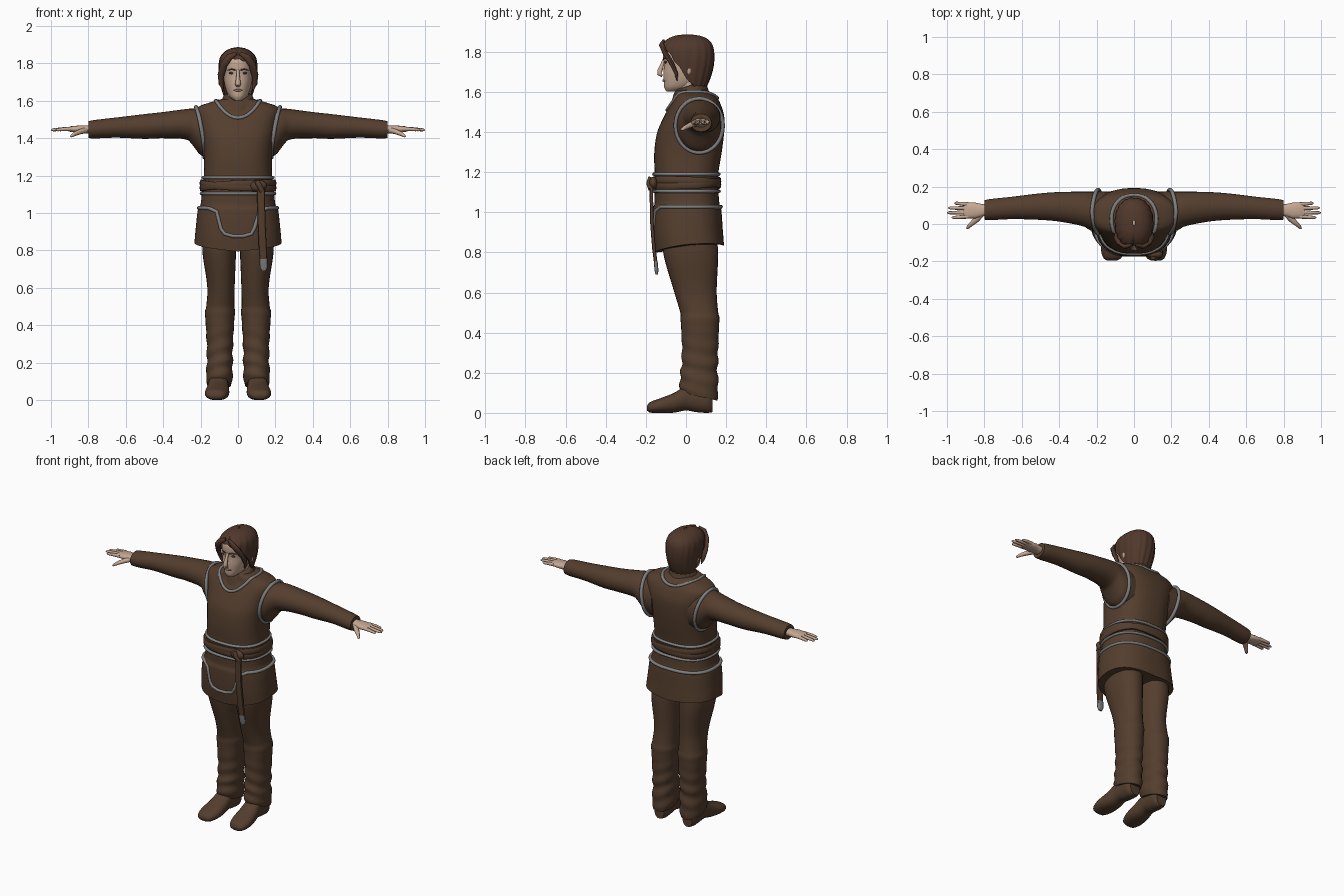
import bpy, bmesh, math
from mathutils import Vector
from mathutils.bvhtree import BVHTree

if "Cube" in bpy.data.objects:
    bpy.data.objects.remove(bpy.data.objects["Cube"])


def material(name, rgb):
    m = bpy.data.materials.new(name)
    m.diffuse_color = (*rgb, 1)
    m.use_nodes = True
    m.node_tree.nodes["Principled BSDF"].inputs["Base Color"].default_value = m.diffuse_color
    return m


CLOTH = material("brown cloth", (0.088, 0.048, 0.027))
HAIR = material("brown hair", (0.082, 0.040, 0.025))
SKIN = material("skin", (0.56, 0.39, 0.29))
TRIM = material("grey trim", (0.21, 0.21, 0.21))
LIPS = material("lips", (0.36, 0.20, 0.15))
DARK = material("dark eyes", (0.05, 0.04, 0.035))


def sample(keys, t):
    """Smooth interpolation of key rows (t, a, b, ...)."""
    i = max(0, min(len(keys) - 2, sum(k[0] <= t for k in keys) - 1))
    a, b = keys[i], keys[i + 1]
    p, q = keys[max(i - 1, 0)], keys[min(i + 2, len(keys) - 1)]
    h = b[0] - a[0]
    u = max(0, min(1, (t - a[0]) / h))
    out = []
    for j in range(1, len(a)):
        m0 = (b[j] - p[j]) / (b[0] - p[0]) * h
        m1 = (q[j] - a[j]) / (q[0] - a[0]) * h
        out.append((2*u**3 - 3*u*u + 1) * a[j] + (u**3 - 2*u*u + u) * m0
                   + (3*u*u - 2*u**3) * b[j] + (u**3 - u*u) * m1)
    return out


def steps(keys, n):
    lo, hi = keys[0][0], keys[-1][0]
    return [lo + (hi - lo) * i / n for i in range(n + 1)]


def sup(a, e):
    """Unit superellipse point."""
    c, s = math.cos(a), math.sin(a)
    return math.copysign(abs(c) ** (2 / e), c), math.copysign(abs(s) ** (2 / e), s)


def angles(n):
    return [2 * math.pi * i / n for i in range(n)]


def finish(name, bm, mat):
    bmesh.ops.recalc_face_normals(bm, faces=bm.faces)
    me = bpy.data.meshes.new(name)
    bm.to_mesh(me)
    bm.free()
    me.materials.append(mat)
    for p in me.polygons:
        p.use_smooth = True
    me.set_sharp_from_angle(angle=math.radians(50))
    ob = bpy.data.objects.new(name, me)
    bpy.context.collection.objects.link(ob)
    return ob


def grid(name, rows, mat, cap=True, closed=False):
    """Skin rings of points into a surface."""
    bm = bmesh.new()
    vs = [[bm.verts.new(p) for p in r] for r in rows]
    n = len(rows[0])
    for i in range(len(vs) if closed else len(vs) - 1):
        r, q = vs[i], vs[(i + 1) % len(vs)]
        for j in range(n):
            k = (j + 1) % n
            bm.faces.new((r[j], r[k], q[k], q[j]))
    if cap and not closed:
        bm.faces.new(vs[0])
        bm.faces.new(vs[-1])
    return finish(name, bm, mat)


def sweep(name, pts, radii, mat, up=(0, 0, 1), closed=False, n=10, e=2):
    """Sweep an oval along a path; radii is one (w, h) or one per point."""
    pts, up = [Vector(p) for p in pts], Vector(up)
    if not isinstance(radii, list):
        radii = [radii] * len(pts)
    rows, m = [], len(pts)
    for i, p in enumerate(pts):
        if closed:
            t = pts[(i + 1) % m] - pts[i - 1]
        else:
            t = pts[min(i + 1, m - 1)] - pts[max(i - 1, 0)]
        side = t.cross(up).normalized()
        nor = side.cross(t).normalized()
        row = []
        for a in angles(n):
            c, s = sup(a, e)
            row.append(p + side * c * radii[i][0] + nor * s * radii[i][1])
        rows.append(row)
    return grid(name, rows, mat, closed=closed)


def ball(name, loc, scale, mat):
    bm = bmesh.new()
    bmesh.ops.create_uvsphere(bm, u_segments=16, v_segments=10, radius=1)
    for v in bm.verts:
        v.co = Vector([v.co[i] * scale[i] + loc[i] for i in range(3)])
    return finish(name, bm, mat)


def section(keys, z, a, e=2.2, off=0.0):
    """Point of a (z, half width, front y, back y) body at an angle."""
    rx, yf, yb = sample(keys, z)
    c, s = sup(a, e)
    return Vector(((rx + off) * c, (yf + yb) / 2 + ((yb - yf) / 2 + off) * s, z))


# Tunic
torso = [(.82, .233, -.155, .19), (.90, .227, -.165, .184), (1.02, .214, -.165, .175),
         (1.04, .201, -.157, .167), (1.14, .190, -.158, .160), (1.20, .183, -.157, .162),
         (1.30, .182, -.158, .178), (1.40, .193, -.143, .19), (1.48, .21, -.108, .19),
         (1.54, .224, -.075, .172), (1.57, .21, -.058, .155), (1.59, .155, -.055, .132),
         (1.61, .085, -.05, .10)]
rows = []
for z in steps(torso, 70):
    row = [section(torso, z, a, 2.5) for a in angles(56)]
    for p in row:
        fade = max(0, 1 - (z - .82) / .15)
        p.z += fade * (.02 * abs(p.x) / .23 + (.16 * p.y if p.y < 0 else .05 * p.y))
    rows.append(row)
tunic = grid("tunic", rows, CLOTH)
tree = BVHTree.FromPolygons([v.co for v in tunic.data.vertices],
                            [p.vertices[:] for p in tunic.data.polygons])


def snap(p):
    return tree.find_nearest(Vector(p))[0]


# Collar and neckline
collar = [(1.54, .11, -.085, .13), (1.58, .094, -.072, .112), (1.62, .08, -.058, .10),
          (1.632, .068, -.048, .088)]
rows = [[section(collar, z, a, 2) for a in angles(32)] for z in steps(collar, 10)]
for row in rows:
    for p in row:
        p.z += (p.y - .02) * .3
grid("collar", rows, CLOTH)
neck_path = []
for a in angles(40):
    c, s = math.cos(a), math.sin(a)
    neck_path.append(snap((.12 * c, .03 + .125 * s, 1.60 - (.09 if s < 0 else .03) * s * s)))
sweep("neckline_trim", neck_path, (.010, .009), TRIM, closed=True)

# Waist trims and belts
for z in (1.19, 1.105):
    sweep("waist_trim", [section(torso, z, a, 2.5) for a in angles(48)], (.012, .009), TRIM, closed=True)
for k in (1, -1):
    path = [section(torso, 1.147, a, 2.5, .006) + Vector((0, 0, k * .014 * math.cos(a + .6)))
            for a in angles(48)]
    sweep("belt", path, (.010, .020), CLOTH, closed=True, e=3)
ball("belt_knot", (.11, -.163, 1.145), (.045, .022, .032), CLOTH)
sweep("belt_loop", [(.10, -.18, 1.17), (.115, -.188, 1.145), (.13, -.178, 1.115)], (.014, .010), CLOTH, up=(0, -1, 0))
sweep("belt_strap", [(.122, -.172, 1.14), (.124, -.172, 1.05), (.126, -.170, .95), (.132, -.160, .82),
                     (.136, -.151, .75)], (.021, .009), CLOTH, up=(0, -1, 0), e=3)
sweep("strap_tip", [(.136, -.151, .755), (.138, -.147, .71), (.139, -.146, .69)],
      [(.022, .010), (.021, .010), (.011, .006)], TRIM, up=(0, -1, 0), e=3)

# Hip trim dipping into an apron shape at the front
hip = [section(torso, 1.027, math.radians(d), 2.5) for d in range(-46, 227, 8)]
hip += [snap((x, -.18, z)) for x, z in ((-.125, 1.01), (-.11, .965), (-.095, .915), (-.075, .888),
        (-.03, .876), (.03, .876), (.075, .888), (.092, .92), (.108, .965), (.125, 1.01))]
sweep("hip_trim", hip, (.011, .010), TRIM, closed=True)

arm = [(.13, .065, .108, 1.425, .128), (.20, .065, .110, 1.435, .125), (.235, .07, .103, 1.456, .103),
       (.27, .08, .093, 1.474, .083), (.40, .092, .079, 1.470, .070), (.50, .093, .071, 1.463, .066),
       (.65, .086, .06, 1.457, .054), (.77, .077, .056, 1.448, .049), (.80, .075, .052, 1.446, .045)]
leg = [(.08, .10, .064, -.02, .155), (.11, .10, .070, -.032, .16), (.2, .098, .069, -.026, .158),
       (.3, .097, .070, -.02, .16), (.44, .097, .078, -.025, .165), (.475, .096, .081, -.028, .167),
       (.49, .095, .076, -.026, .162), (.6, .091, .073, -.058, .153), (.78, .10, .089, -.11, .16),
       (.88, .10, .092, -.12, .155)]
foot = [(-.195, .117, .028, .012, .035), (-.182, .116, .048, .002, .052), (-.13, .113, .064, 0, .072),
        (-.06, .108, .061, .001, .10), (0, .105, .054, .012, .135), (.05, .103, .052, .004, .15),
        (.11, .102, .05, 0, .14), (.132, .102, .036, .004, .12)]
for s in (1, -1):
    side = "left" if s > 0 else "right"
    # Sleeve and armhole trim
    rows = []
    for x in steps(arm, 50):
        yc, ry, zc, rz = sample(arm, x)
        rows.append([(s * x, yc + ry * math.cos(a), zc + rz * math.sin(a)) for a in angles(28)])
    grid(side + "_sleeve", rows, CLOTH)
    ring = []
    for a in angles(36):
        z = 1.432 + .135 * math.sin(a)
        ring.append((s * (.180 + .045 * (z - 1.297) / .27 - .01 * abs(math.cos(a))),
                     .066 + .118 * math.cos(a), z))
    sweep(side + "_armhole_trim", ring, (.010, .011), TRIM, up=(1, 0, 0), closed=True)

    # Hand with fingers and thumb
    sweep(side + "_palm", [(s * x, y, z) for x, y, z in ((.78, .075, 1.447), (.81, .074, 1.447),
          (.85, .072, 1.449), (.895, .073, 1.449), (.91, .074, 1.448))],
          [(.030, .023), (.032, .022), (.043, .019), (.042, .015), (.036, .010)], SKIN, n=16, e=2.4)
    for y, tip, y2 in ((.040, .975, .034), (.062, 1.0, .060), (.084, .993, .086), (.105, .96, .112)):
        pts = [(s * (.885 + (tip - .885) * u), y + (y2 - y) * u, 1.450 - .006 * u * u) for u in (0, .5, .9, 1)]
        sweep(side + "_finger", pts, [(.0115, .012), (.010, .010), (.008, .008), (.003, .003)], SKIN, n=8)
    sweep(side + "_thumb", [(s * x, y, z) for x, y, z in ((.81, .058, 1.444), (.845, .022, 1.435),
          (.875, -.005, 1.422), (.89, -.02, 1.412), (.895, -.024, 1.409))],
          [(.016, .016), (.016, .014), (.011, .011), (.008, .008), (.003, .003)], SKIN, n=8)

    # Trouser leg with soft folds near the ankle
    rows = []
    for z in steps(leg, 60):
        cx, rx, yf, yb = sample(leg, z)
        fold = max(0, 1 - abs(z - .22) / .2)
        row = []
        for a in angles(28):
            c, n = sup(a, 2.2)
            k = 1 + .06 * fold * math.sin(z * 75 + 2 * math.sin(a + 1))
            y = (yf + yb) / 2 + (yb - yf) / 2 * n * k
            tilt = max(0, 1 - (z - .08) / .15) * (.07 - y) * .22
            row.append((s * (cx + rx * c * k), y, z + tilt))
        rows.append(row)
    grid(side + "_trouser_leg", rows, CLOTH)

    # Shoe
    rows = []
    for y in steps(foot, 30):
        cx, rx, z0, z1 = sample(foot, y)
        row = []
        for a in angles(24):
            c, n = sup(a, 2.3)
            row.append((s * (cx + rx * c), y, max(0, (z0 + z1) / 2 + (z1 - z0) / 2 * n)))
        rows.append(row)
    grid(side + "_shoe", rows, CLOTH)

    # Eye, brow, ear and temple lock
    ball(side + "_eye", (s * .034, -.101, 1.748), (.015, .006, .006), DARK)
    sweep(side + "_brow", [(s * .014, -.111, 1.764), (s * .034, -.107, 1.769), (s * .055, -.090, 1.763)],
          [(.005, .005), (.005, .004), (.002, .002)], HAIR, n=6)
    ball(side + "_ear", (s * .085, .012, 1.715), (.012, .02, .033), SKIN)
    sweep(side + "_temple_lock", [(s * x, y, z) for x, y, z in ((.012, -.112, 1.853), (.045, -.122, 1.835),
          (.075, -.105, 1.795), (.091, -.070, 1.74), (.090, -.048, 1.69), (.080, -.045, 1.655))],
          [(.010, .008), (.018, .012), (.020, .012), (.018, .012), (.013, .009), (.002, .002)], HAIR, up=(0, -1, .1))

# Head and neck
head = [(1.603, .022, -.098, -.04), (1.62, .044, -.108, .03), (1.65, .061, -.111, .08),
        (1.69, .072, -.113, .10), (1.74, .079, -.110, .115), (1.78, .082, -.115, .12),
        (1.82, .078, -.110, .118), (1.855, .055, -.075, .085), (1.868, .02, -.03, .04)]
grid("head", [[section(head, z, a) for a in angles(32)] for z in steps(head, 30)], SKIN)
neck = [(1.54, .065, -.045, .085), (1.60, .058, -.045, .08), (1.68, .058, -.05, .085)]
grid("neck", [[section(neck, z, a, 2) for a in angles(24)] for z in steps(neck, 8)], SKIN)
sweep("nose", [(0, -.108, 1.765), (0, -.119, 1.735), (0, -.130, 1.705), (0, -.133, 1.69), (0, -.118, 1.679)],
      [(.008, .007), (.009, .010), (.013, .013), (.016, .012), (.012, .006)], SKIN, up=(0, -1, 0))
sweep("mouth", [(-.025, -.105, 1.654), (-.01, -.113, 1.657), (.01, -.113, 1.657), (.025, -.105, 1.654)],
      [(.002, .002), (.005, .006), (.005, .006), (.002, .002)], LIPS, n=8)

# Hair shell whose lower edge follows the hairline
hair = [(1.58, .062, -.03, .09), (1.62, .074, -.06, .10), (1.66, .087, -.09, .117),
        (1.72, .098, -.113, .135), (1.78, .103, -.125, .141), (1.83, .096, -.124, .134),
        (1.86, .075, -.098, .112), (1.88, .04, -.055, .07), (1.887, .006, -.005, .02)]
hairline = [(-1, 1.60), (-.3, 1.615), (.0, 1.655), (.2, 1.70), (.55, 1.77), (.8, 1.808), (1, 1.822)]
rows = []
for i in range(27):
    u = min(i, 25) / 25
    row = []
    for a in angles(80):
        z = 1.887 - (1.887 - sample(hairline, -math.sin(a))[0]) * u ** 1.7
        z += .008 * u * math.sin(11 * a) * math.cos(5 * a)
        p = section(hair, z, a)
        wave = 1 + .025 * u * math.sin(18 * a + 4 * u)
        part = -.010 * math.exp(-((a - 1.5 * math.pi) / .10) ** 2) * min(1, 4 * u)
        k = (wave + part / .1) * (.86 if i == 26 else 1)
        row.append((p.x * k, .01 + (p.y - .01) * k, p.z))
    rows.append(row)
grid("hair", rows, HAIR, cap=False)
